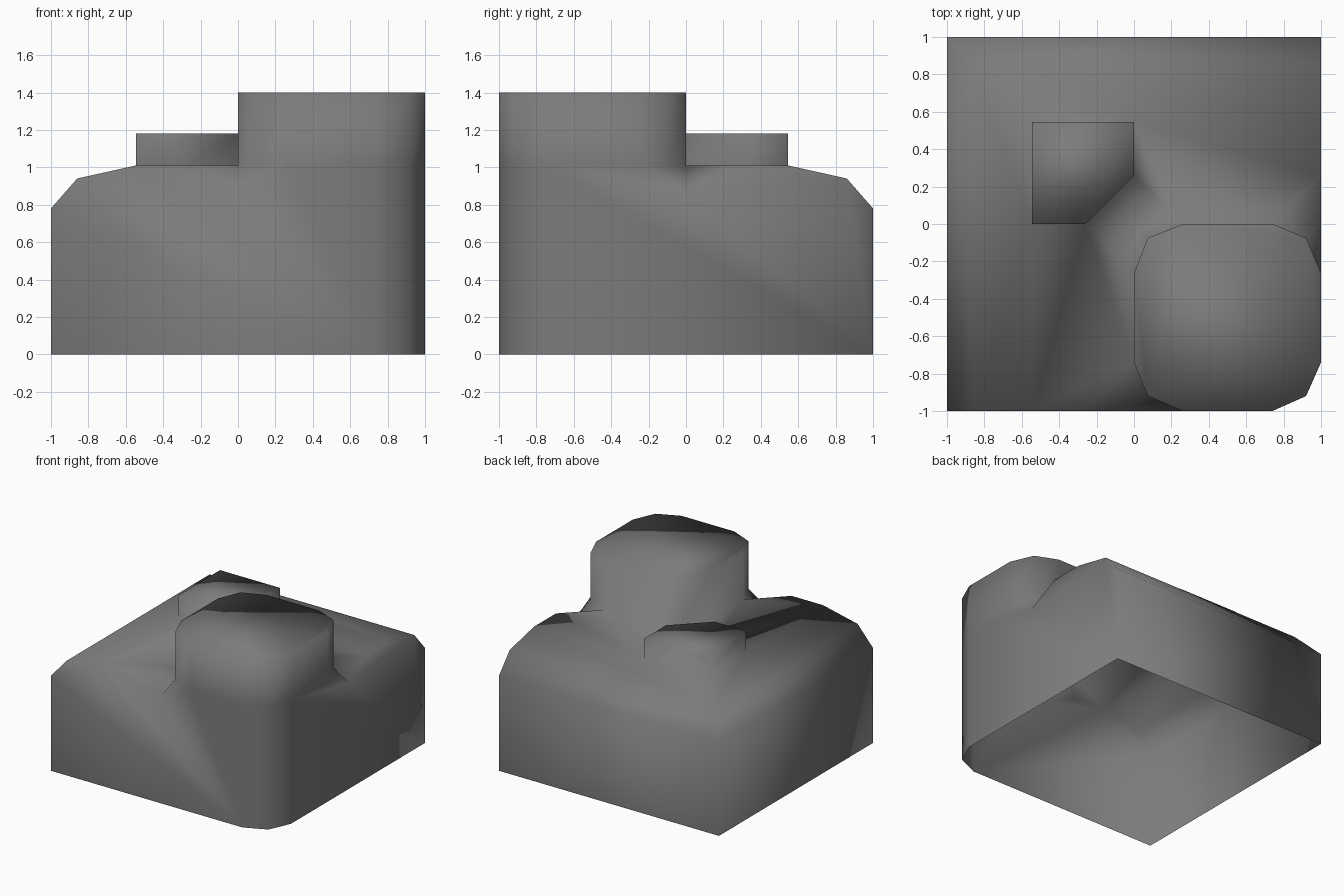
import bpy, bmesh

if "Cube" in bpy.data.objects:
    bpy.data.objects.remove(bpy.data.objects["Cube"])

# Heights: bevel foot, bevel middle, roof, notch bottom, block top, tower top
FOOT, MID, ROOF, NOTCH, BLOCK, TOWER = 0.78, 0.94, 1.01, 0.88, 1.18, 1.4
A, B, C, D, E, M = 0.26, 0.74, 0.075, 0.92, 0.545, 0.86

bm = bmesh.new()
cache = {}


def vert(x, y, z):
    key = (round(x, 4), round(y, 4), round(z, 4))
    if key not in cache:
        cache[key] = bm.verts.new(key)
    return cache[key]


def face(pts):
    bm.faces.new([vert(*p) for p in pts])


def pair(pts):
    """A face and its reflection across the diagonal y = -x."""
    face(pts)
    face([(-y, -x, z) for x, y, z in reversed(pts)])


def prism(ring, z0, z1):
    """Upright walls with a flat cap and no floor."""
    for p, q in zip(ring, ring[1:] + ring[:1]):
        face([(*p, z0), (*q, z0), (*q, z1), (*p, z1)])
    face([(*p, z1) for p in ring])


# Back / left walls and their bevelled roof edges
pair([(1, 1, 0), (-1, 1, 0), (-1, 1, FOOT), (1, 1, FOOT)])
pair([(1, 1, FOOT), (-1, 1, FOOT), (-M, M, MID), (1, M, MID)])
pair([(1, M, MID), (-M, M, MID), (-E, E, ROOF), (0, E, ROOF), (1, E, ROOF)])

# Right / front walls, with a notch beside the tower
pair([(1, -B, 0), (1, 1, 0), (1, 1, FOOT), (1, M, MID), (1, E, ROOF),
      (1, A, ROOF), (1, 0, NOTCH), (1, -A, ROOF), (1, -B, ROOF)])

# Rounded corner below the tower
pair([(D, -D, 0), (1, -B, 0), (1, -B, ROOF), (D, -D, ROOF)])

# Flat roof
pair([(0, A, ROOF), (A, 0, ROOF), (B, 0, ROOF), (1, A, ROOF), (1, E, ROOF), (0, E, ROOF)])

# Notches at the wall tops
pair([(1, 0, NOTCH), (D, -C, ROOF), (1, -A, ROOF)])
pair([(1, 0, NOTCH), (B, 0, ROOF), (D, -C, ROOF)])
pair([(1, 0, NOTCH), (1, A, ROOF), (B, 0, ROOF)])

# Dip in the middle
pair([(0, 0, NOTCH), (A, 0, ROOF), (0, A, ROOF)])
pair([(0, 0, NOTCH), (C, -C, ROOF), (A, 0, ROOF)])
face([(0, 0, NOTCH), (0, A, ROOF), (-A, 0, ROOF)])

# Tower with rounded corners
prism([(A, -1), (B, -1), (D, -D), (1, -B), (1, -A), (D, -C),
       (B, 0), (A, 0), (C, -C), (0, -A), (0, -B), (C, -D)], ROOF, TOWER)

# Small raised block
prism([(-E, 0), (-A, 0), (0, A), (0, E), (-E, E)], ROOF, BLOCK)

bmesh.ops.recalc_face_normals(bm, faces=bm.faces)
# Make sure the shell faces outwards
if sum(f.normal.z * f.calc_area() for f in bm.faces) < 0:
    bmesh.ops.reverse_faces(bm, faces=bm.faces)
for f in bm.faces:
    f.smooth = True

mesh = bpy.data.meshes.new("stepped_block")
bm.to_mesh(mesh)
bm.free()
grey = bpy.data.materials.new("stone grey")
grey.diffuse_color = (0.2, 0.2, 0.2, 1)
grey.use_nodes = True
grey.node_tree.nodes["Principled BSDF"].inputs["Base Color"].default_value = grey.diffuse_color
mesh.materials.append(grey)
obj = bpy.data.objects.new("stepped_block", mesh)
bpy.context.collection.objects.link(obj)
